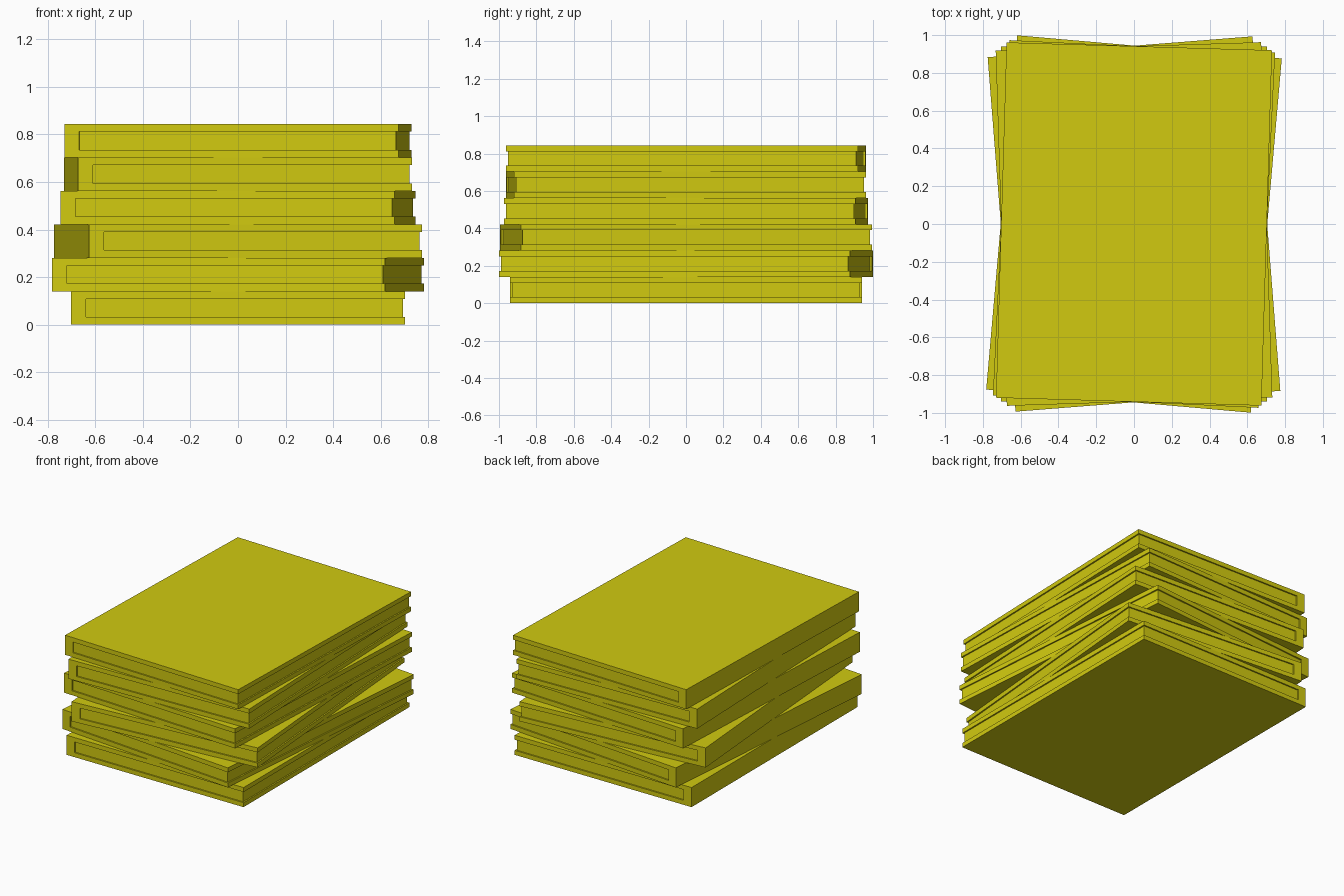
import bpy
import bmesh
from math import radians
from mathutils import Matrix, Vector

cube = bpy.data.objects.get("Cube")
if cube:
    bpy.data.objects.remove(cube, do_unlink=True)

HALF_W, HALF_D, THICK = 0.703, 0.941, 0.1407
COVER, SPINE, INSET = 0.032, 0.063, 0.01
ANGLES = [0, -5, 4.5, -2.7, 1.8, -1.7]

yellow = bpy.data.materials.new("yellow")
yellow.use_nodes = True
COLOUR = (0.64, 0.59, 0.005, 1)
yellow.diffuse_color = COLOUR
yellow.node_tree.nodes["Principled BSDF"].inputs["Base Color"].default_value = COLOUR


def extruded(name, profile, half_depth, z, angle):
    """Extrude an x-z outline along y, then turn it about the stack axis."""
    bm = bmesh.new()
    face = bm.faces.new([bm.verts.new((x, -half_depth, h)) for x, h in profile])
    result = bmesh.ops.extrude_face_region(bm, geom=[face])
    moved = [v for v in result["geom"] if isinstance(v, bmesh.types.BMVert)]
    bmesh.ops.translate(bm, verts=moved, vec=Vector((0, 2 * half_depth, 0)))
    bmesh.ops.recalc_face_normals(bm, faces=bm.faces)
    mesh = bpy.data.meshes.new(name)
    bm.to_mesh(mesh)
    bm.free()
    mesh.materials.append(yellow)
    obj = bpy.data.objects.new(name, mesh)
    obj.matrix_world = Matrix.Translation((0, 0, z)) @ Matrix.Rotation(radians(angle), 4, "Z")
    bpy.context.collection.objects.link(obj)


# Outline shared by the covers and the spine, and the page block between them
inner = SPINE - HALF_W
low, high = COVER, THICK - COVER
binding = [(-HALF_W, 0), (HALF_W, 0), (HALF_W, low), (inner, low),
           (inner, high), (HALF_W, high), (HALF_W, THICK), (-HALF_W, THICK)]
edge = HALF_W - INSET
pages = [(inner, low), (edge, low), (edge, high), (inner, high)]

# Stack of twisted books
for i, angle in enumerate(ANGLES):
    z = i * THICK
    extruded(f"book_cover_{i + 1}", binding, HALF_D, z, angle)
    extruded(f"book_pages_{i + 1}", pages, HALF_D - INSET, z, angle)
